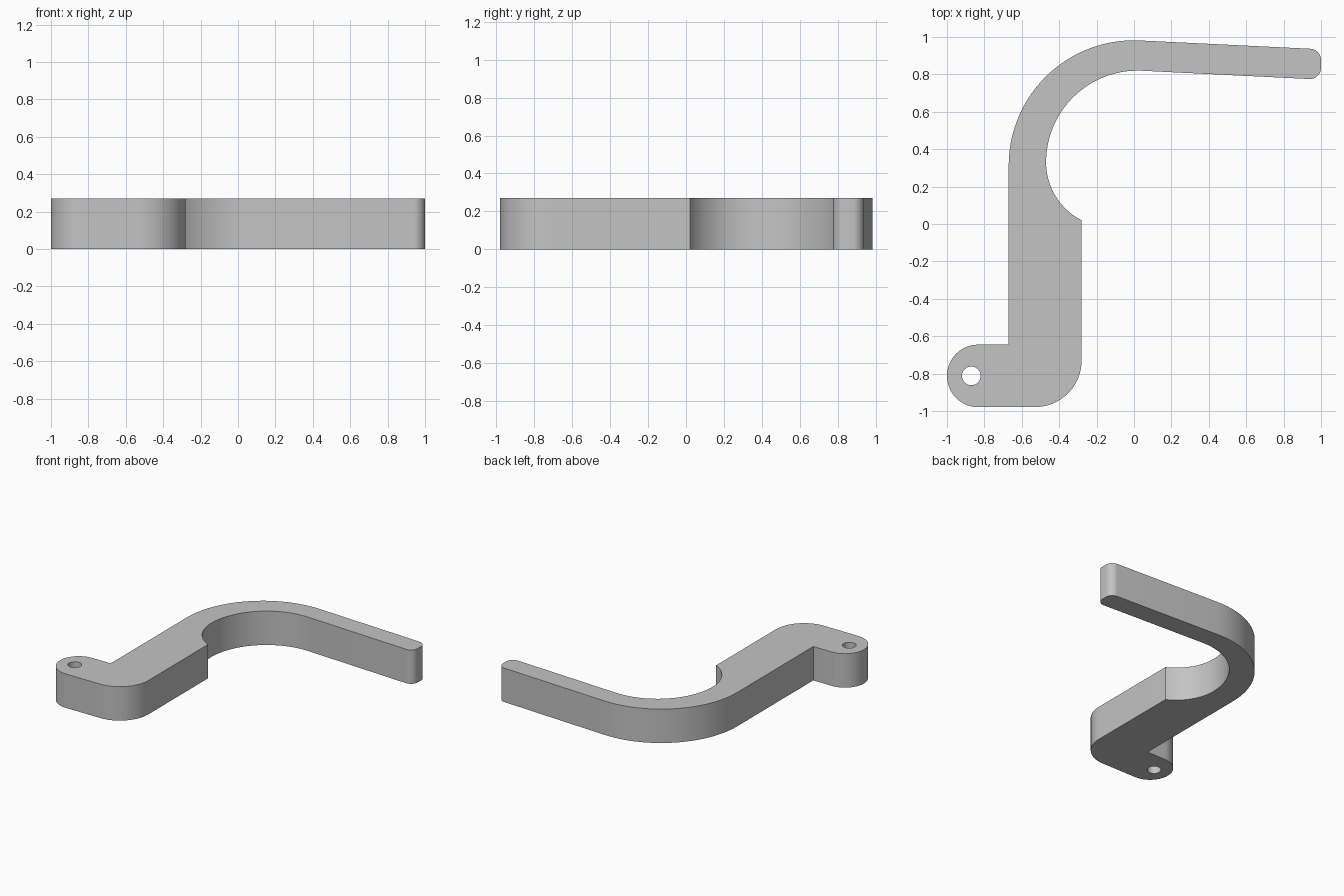
import bpy
import bmesh
from math import cos, sin, radians

cube = bpy.data.objects.get("Cube")
if cube:
    bpy.data.objects.remove(cube, do_unlink=True)

HEIGHT = 0.27


def arc(cx, cy, r, start, end, steps):
    """Points on a circular arc, angles in degrees."""
    angles = [radians(start + (end - start) * i / steps) for i in range(steps + 1)]
    return [(cx + r * cos(a), cy + r * sin(a)) for a in angles]


# Outline, anticlockwise from the pivot lug
outline = (
    arc(-0.833, -0.812, 0.167, 90, 270, 32)      # rounded lug
    + arc(-0.53, -0.729, 0.25, -90, 0, 20)       # lower elbow
    + arc(-0.122, 0.33, 0.348, 243, 180, 16)     # lower part of the hook throat
    + arc(0.02, 0.33, 0.49, 180, 87, 28)[1:]     # upper part of the hook throat
    + arc(0.94, 0.835, 0.06, -93, 0, 10)         # finger tip corners
    + arc(0.94, 0.877, 0.06, 0, 87, 10)
    + arc(0, 0.312, 0.67, 87, 180, 36)           # outer bend
    + [(-0.67, -0.645)]                          # inside corner at the lug
)
hole = arc(-0.87, -0.812, 0.05, 0, 360, 32)[:-1]

# Fill the profile around the hole and extrude it upwards
bm = bmesh.new()
edges = []
for loop in (outline, hole):
    verts = [bm.verts.new((x, y, 0)) for x, y in loop]
    edges += [bm.edges.new((v, verts[i - 1])) for i, v in enumerate(verts)]
bmesh.ops.triangle_fill(bm, edges=edges, use_beauty=True)
caps = bmesh.ops.extrude_face_region(bm, geom=bm.faces[:], use_keep_orig=True)
top = [v for v in caps["geom"] if isinstance(v, bmesh.types.BMVert)]
bmesh.ops.translate(bm, verts=top, vec=(0, 0, HEIGHT))
bmesh.ops.recalc_face_normals(bm, faces=bm.faces[:])
bmesh.ops.dissolve_limit(bm, angle_limit=0.001, verts=bm.verts[:], edges=bm.edges[:])
bmesh.ops.triangulate(bm, faces=[f for f in bm.faces if len(f.verts) > 4])

mesh = bpy.data.meshes.new("hook_lever")
bm.to_mesh(mesh)
bm.free()
lever = bpy.data.objects.new("hook_lever", mesh)
bpy.context.collection.objects.link(lever)

# Plain grey finish
grey = bpy.data.materials.new("plain grey")
grey.use_nodes = True
colour = (0.55, 0.55, 0.55, 1)
grey.diffuse_color = colour
grey.node_tree.nodes["Principled BSDF"].inputs["Base Color"].default_value = colour
mesh.materials.append(grey)

# Smooth round walls with crisp rims
bpy.ops.object.select_all(action="DESELECT")
lever.select_set(True)
bpy.context.view_layer.objects.active = lever
bpy.ops.object.shade_smooth_by_angle(angle=radians(30))
